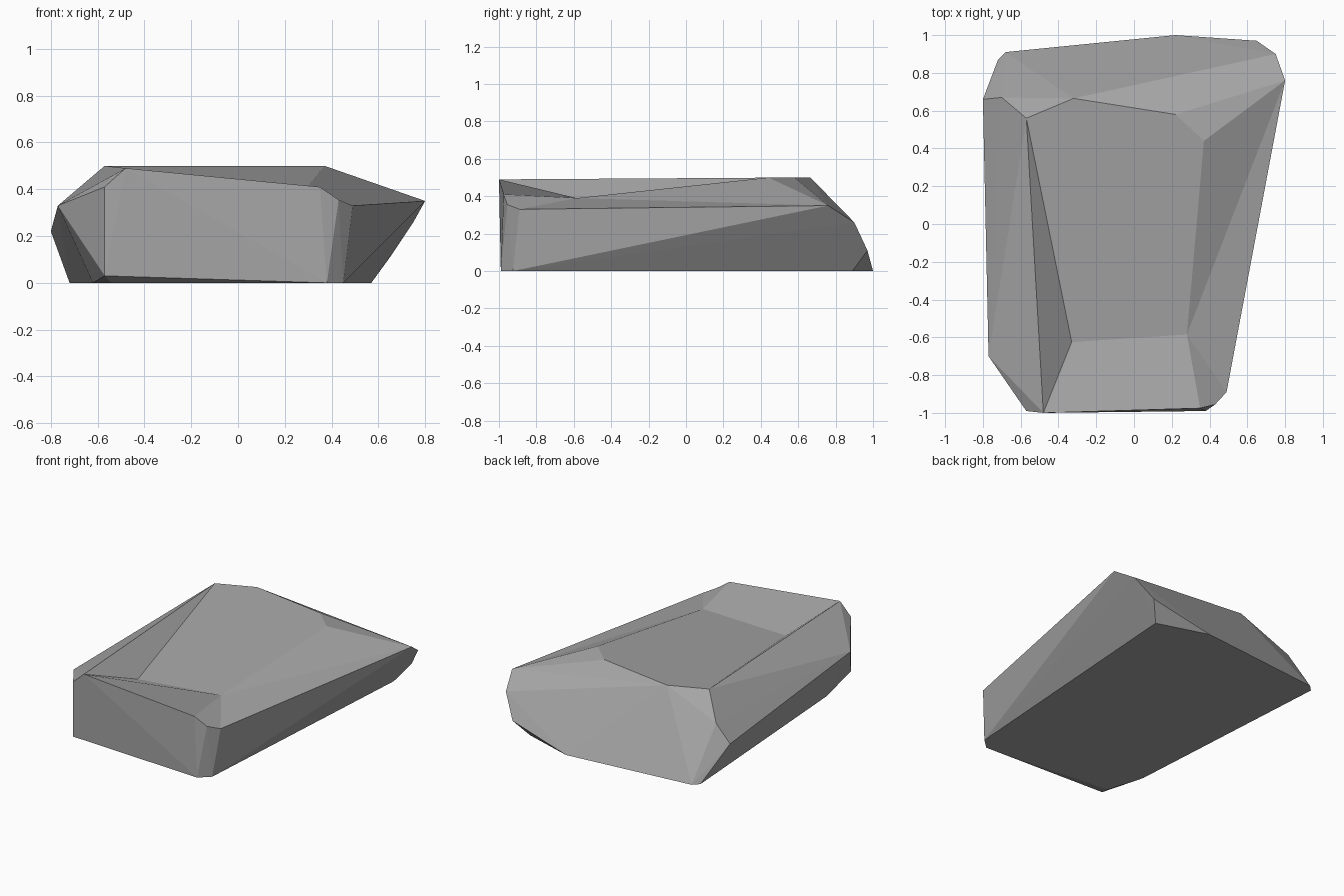
import bpy
import bmesh

if "Cube" in bpy.data.objects:
    bpy.data.objects.remove(bpy.data.objects["Cube"])

stone = bpy.data.materials.new("stone grey")
stone.diffuse_color = (0.38, 0.38, 0.38, 1)
stone.use_nodes = True
stone.node_tree.nodes["Principled BSDF"].inputs["Base Color"].default_value = stone.diffuse_color

# Raised rim around the worn hollow on top
rim = [(-0.48, -1.0, 0.49), (0.35, -0.975, 0.41), (0.37, 0.44, 0.5),
       (0.22, 0.58, 0.5), (-0.32, 0.665, 0.5), (-0.57, 0.56, 0.5)]
# Lower edge of the right shoulder
shoulder = [(0.43, -0.955, 0.355), (0.49, -0.89, 0.33), (0.8, 0.76, 0.35)]
# Left and back bevel corners, and the front lower lip
sides = [(-0.57, -0.99, 0.41), (-0.77, -0.7, 0.33), (-0.8, 0.66, 0.22),
         (-0.7, 0.67, 0.34), (0.75, 0.9, 0.26), (0.65, 0.97, 0.11),
         (-0.57, -0.99, 0.03)]
# Footprint on the ground
base = [(0.38, -0.99), (0.45, -0.925), (0.57, 0.89), (0.22, 1.0),
        (-0.68, 0.91), (-0.72, 0.87), (-0.62, -0.65), (-0.54, -0.905)]

bm = bmesh.new()
rim_v = [bm.verts.new(p) for p in rim]
shoulder_v = [bm.verts.new(p) for p in shoulder]
for p in sides + [(x, y, 0) for x, y in base]:
    bm.verts.new(p)

# Faceted convex body
bmesh.ops.convex_hull(bm, input=bm.verts[:])

# Open the lid and the right shoulder, then rebuild them around the hollow
front_l, front_r, right, back_r, back, back_l = rim_v
lid = set(rim_v)
slope = {front_l, front_r, right, *shoulder_v}
cut = [f for f in bm.faces if set(f.verts) <= lid or set(f.verts) <= slope]
bmesh.ops.delete(bm, geom=cut, context='FACES_ONLY')
bmesh.ops.delete(bm, geom=[e for e in bm.edges if not e.link_faces], context='EDGES')

dip_l = bm.verts.new((-0.33, -0.625, 0.352))
dip_r = bm.verts.new((0.28, -0.585, 0.39))
for loop in ([front_l, front_r, dip_r, dip_l],
             [front_l, dip_l, back_l],
             [dip_l, dip_r, right, back_r, back, back_l],
             [right, dip_r, shoulder_v[2]],
             [dip_r, shoulder_v[1], shoulder_v[2]],
             [dip_r, front_r, shoulder_v[0], shoulder_v[1]]):
    bm.faces.new(loop)

# Close any sliver left open, tidy and orient
bmesh.ops.holes_fill(bm, edges=[e for e in bm.edges if e.is_boundary], sides=0)
bmesh.ops.delete(bm, geom=[v for v in bm.verts if not v.link_faces], context='VERTS')
bmesh.ops.recalc_face_normals(bm, faces=bm.faces[:])

mesh = bpy.data.meshes.new("rock")
bm.to_mesh(mesh)
bm.free()
mesh.materials.append(stone)
rock = bpy.data.objects.new("rock", mesh)
bpy.context.collection.objects.link(rock)
